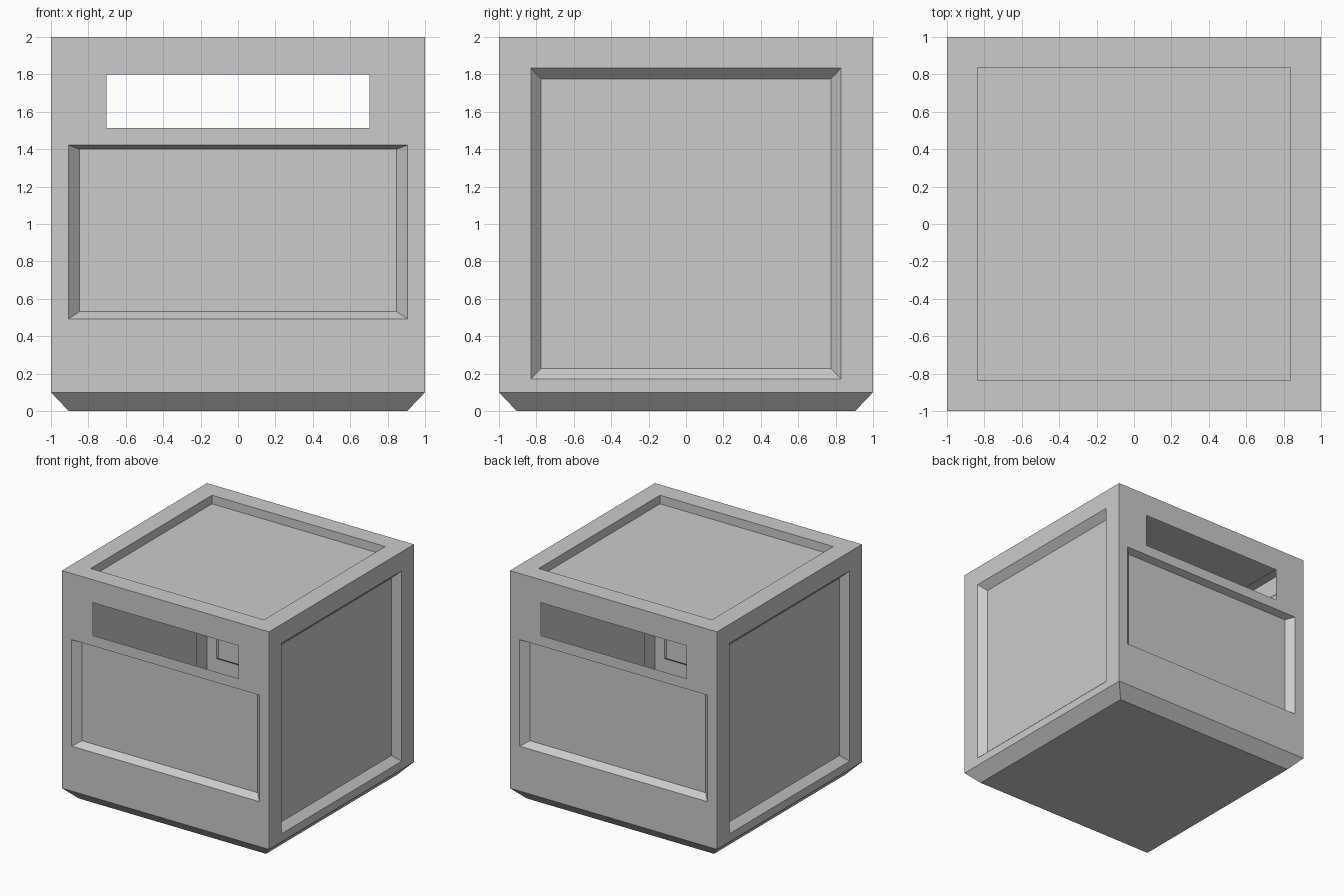
import bpy, bmesh
from math import pi
from mathutils import Matrix, Vector

if "Cube" in bpy.data.objects:
    bpy.data.objects.remove(bpy.data.objects["Cube"])


def rect(half_w, low, high, depth=0.0):
    """Rectangle on a wall that faces -y at y = -1; depth pushes inwards."""
    return [Vector((x, depth - 1, z)) for x, z in
            ((-half_w, low), (half_w, low), (half_w, high), (-half_w, high))]


def square(half, z):
    return [Vector((x * half, y * half, z)) for x, y in ((-1, -1), (1, -1), (1, 1), (-1, 1))]


def nest(bm, loops, cap=True):
    """Join successive loops with quads and optionally close the last one."""
    rows = [[bm.verts.new(p) for p in loop] for loop in loops]
    for a, b in zip(rows, rows[1:]):
        for i in range(4):
            j = (i + 1) % 4
            bm.faces.new((a[i], a[j], b[j], b[i]))
    if cap:
        bm.faces.new(rows[-1])


def make(name, groups, angle=0.0):
    """Build one part from (loops, cap) groups, turned about z."""
    bm = bmesh.new()
    for loops, cap in groups:
        nest(bm, loops, cap)
    bmesh.ops.remove_doubles(bm, verts=bm.verts, dist=1e-5)
    bm.transform(Matrix.Rotation(angle, 4, 'Z'))
    mesh = bpy.data.meshes.new(name)
    bm.to_mesh(mesh)
    bm.free()
    obj = bpy.data.objects.new(name, mesh)
    bpy.context.collection.objects.link(obj)
    return obj


BASE = 0.10    # top of the chamfered foot
SPLIT = 1.465  # between window and lower recess

# Front and back: open window above a sloped recess (thin-walled, hollow)
window_wall = [
    ([rect(1, SPLIT, 2), rect(0.703, 1.513, 1.80)], False),
    ([rect(1, BASE, SPLIT), rect(0.907, 0.492, 1.422), rect(0.848, 0.532, 1.40, 0.06)], True),
]
for name, angle in (("front_wall", 0), ("back_wall", pi)):
    make(name, window_wall, angle)

# Sides: one large sloped recess each
side_wall = [([rect(1, BASE, 2), rect(0.83, 0.171, 1.834),
               rect(0.775, 0.227, 1.775, 0.06)], True)]
for name, angle in (("right_wall", pi / 2), ("left_wall", -pi / 2)):
    make(name, side_wall, angle)

# Top: straight-sided recess
make("top_panel", [([square(1, 2), square(0.837, 2), square(0.837, 1.925)], True)])

# Chamfered foot; loops run from the bottom face outwards, so reverse the order
make("base", [([loop[::-1] for loop in (square(1, BASE), square(0.905, 0))], True)])
